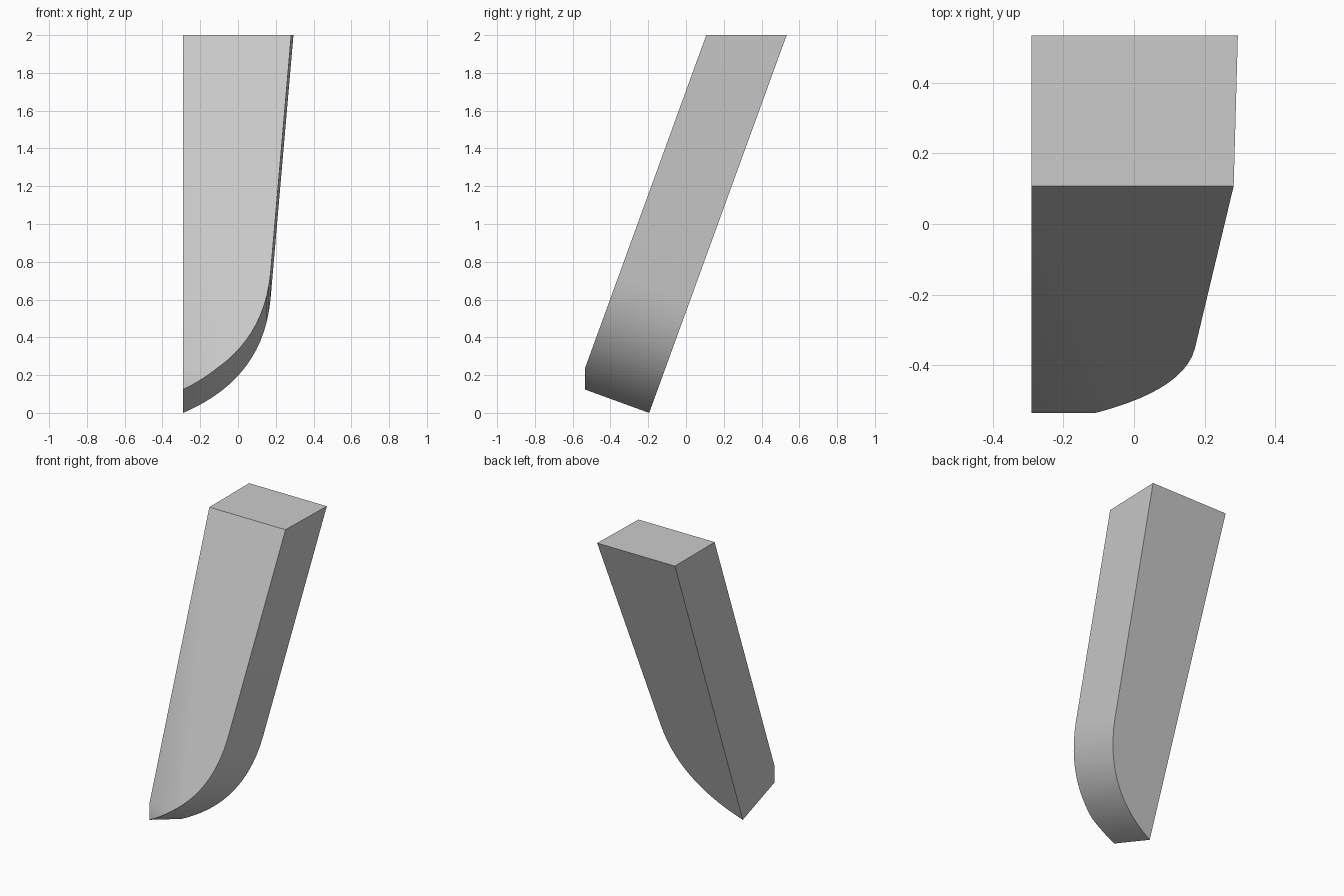
import bpy, bmesh
from math import radians, sin, cos
from mathutils import Vector
from mathutils.geometry import interpolate_bezier

cube = bpy.data.objects.get("Cube")
if cube:
    bpy.data.objects.remove(cube, do_unlink=True)

TILT = radians(20)
THICKNESS = 0.4
BACK_Y = -0.195      # where the back plane touches the ground
LEFT_X = -0.29


def on_back(x, z):
    """Point on the leaning back plane."""
    return Vector((x, BACK_Y + z * sin(TILT) / cos(TILT), z))


def cut(bm, point, normal):
    """Slice off everything on the normal's side and cap the hole."""
    geom = bm.verts[:] + bm.edges[:] + bm.faces[:]
    res = bmesh.ops.bisect_plane(bm, geom=geom, plane_co=point, plane_no=normal,
                                 clear_outer=True)
    edges = [e for e in res["geom_cut"] if isinstance(e, bmesh.types.BMEdge)]
    bmesh.ops.contextual_create(bm, geom=edges)


# Outline: straight left side, rounded toe, slightly flaring right side
controls = [(LEFT_X, 0), (-0.06, 0.10), (0.14, 0.27), (0.172, 0.60)]
toe = interpolate_bezier(*[Vector((x, z, 0)) for x, z in controls], 17)
outline = [(p.x, p.y) for p in toe] + [(0.311, 2.2), (LEFT_X, 2.2)]

# Leaning slab extruded square to its back plane
bm = bmesh.new()
back = bm.faces.new([bm.verts.new(on_back(x, z)) for x, z in outline])
ext = bmesh.ops.extrude_face_region(bm, geom=[back], use_keep_orig=True)
front_verts = [g for g in ext["geom"] if isinstance(g, bmesh.types.BMVert)]
bmesh.ops.translate(bm, verts=front_verts,
                    vec=Vector((0, -cos(TILT), sin(TILT))) * THICKNESS)

# Level top and upright nose
cut(bm, (0, 0, 2), (0, 0, 1))
cut(bm, (0, -0.535, 0), (0, -1, 0))
bmesh.ops.recalc_face_normals(bm, faces=bm.faces[:])

mesh = bpy.data.meshes.new("leaning_post")
bm.to_mesh(mesh)
bm.free()
post = bpy.data.objects.new("leaning_post", mesh)
bpy.context.collection.objects.link(post)

# Plain grey
grey = bpy.data.materials.new("plain_grey")
grey.use_nodes = True
colour = (0.6, 0.6, 0.6, 1)
grey.diffuse_color = colour
grey.node_tree.nodes["Principled BSDF"].inputs["Base Color"].default_value = colour
mesh.materials.append(grey)

bpy.ops.object.select_all(action="DESELECT")
post.select_set(True)
bpy.context.view_layer.objects.active = post
bpy.ops.object.shade_smooth_by_angle(angle=radians(30))
